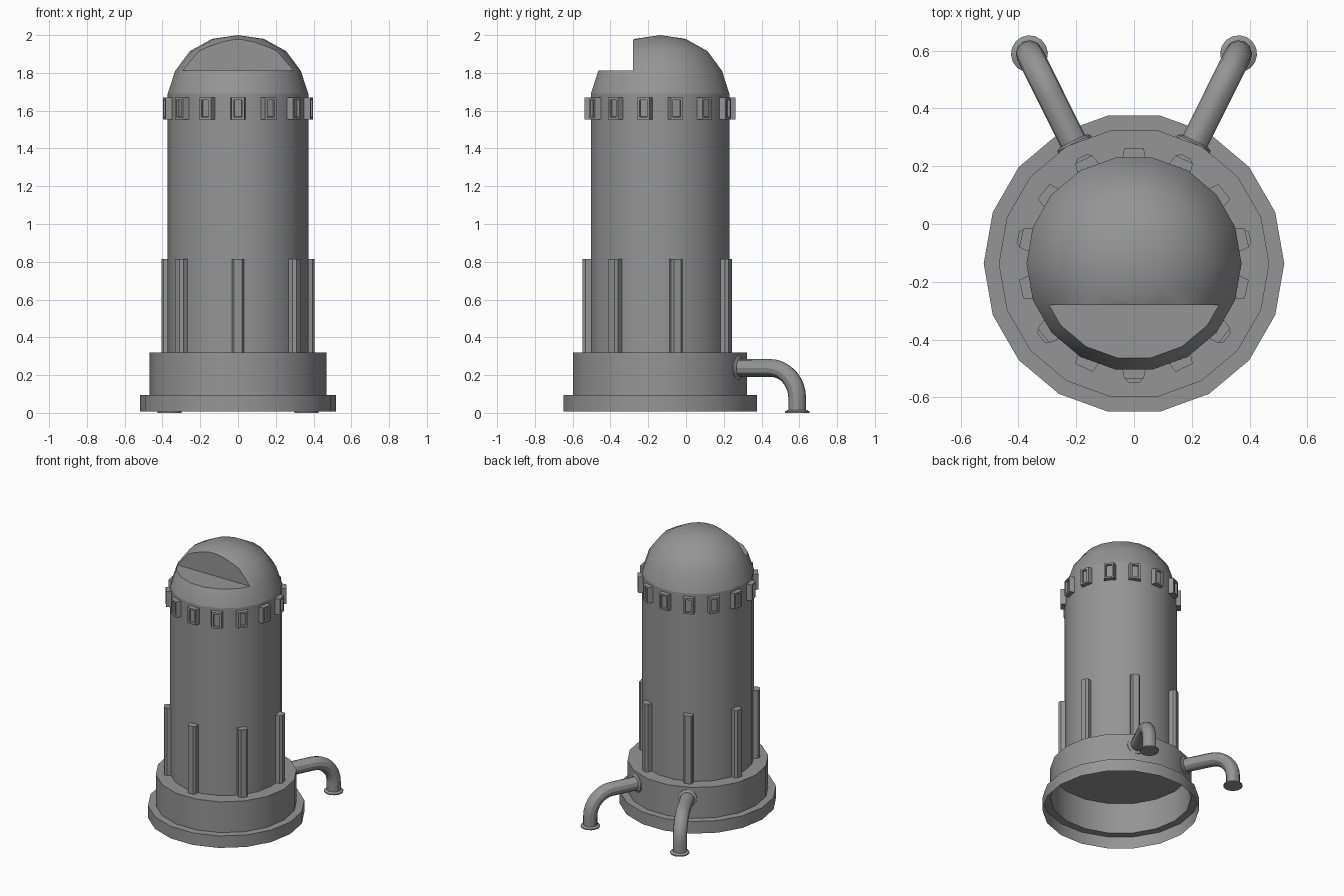
import bpy, bmesh, math
from mathutils import Matrix, Vector

cube = bpy.data.objects.get("Cube")
if cube:
    bpy.data.objects.remove(cube, do_unlink=True)

CY = -0.137          # y of the tower axis
AXIS = Matrix.Translation((0, CY, 0))

grey = bpy.data.materials.new("plain grey")
grey.use_nodes = True
colour = (0.3, 0.3, 0.3, 1)
grey.diffuse_color = colour
grey.node_tree.nodes["Principled BSDF"].inputs["Base Color"].default_value = colour


def finish(obj):
    obj.data.materials.clear()
    obj.data.materials.append(grey)
    bpy.ops.object.select_all(action='DESELECT')
    obj.select_set(True)
    bpy.context.view_layer.objects.active = obj
    bpy.ops.object.shade_smooth_by_angle(angle=math.radians(30))
    return obj


def make(name, bm, matrix=AXIS):
    bmesh.ops.transform(bm, matrix=matrix, verts=bm.verts)
    mesh = bpy.data.meshes.new(name)
    bm.to_mesh(mesh)
    bm.free()
    obj = bpy.data.objects.new(name, mesh)
    bpy.context.collection.objects.link(obj)
    return finish(obj)


def lathe(name, profile, sides=18, matrix=AXIS):
    """Turn (radius, height) pairs around z."""
    bm = bmesh.new()
    vs = [bm.verts.new((r, 0, z)) for r, z in profile]
    edges = [bm.edges.new(pair) for pair in zip(vs, vs[1:])]
    bmesh.ops.spin(bm, geom=vs + edges, cent=(0, 0, 0), axis=(0, 0, 1),
                   angle=math.tau, steps=sides, use_merge=True)
    bmesh.ops.remove_doubles(bm, verts=bm.verts, dist=1e-4)
    bmesh.ops.recalc_face_normals(bm, faces=bm.faces)
    return make(name, bm, matrix)


def around(angle):
    return AXIS @ Matrix.Rotation(angle, 4, 'Z')


# Stepped plinth, open and hollow underneath
plinth = lathe("plinth", [(0.52, 0.007), (0.52, 0.095), (0.468, 0.095),
                          (0.468, 0.32), (0, 0.32)])

# Tower wall and dome
lathe("tower_wall", [(0.372, 0.32), (0.372, 1.69)])
dome = lathe("dome", [(0, 1.69), (0.372, 1.69), (0.333, 1.81), (0.255, 1.915),
                      (0.137, 1.98), (0, 2.0)])

# Step cut out of the front of the dome
bm = bmesh.new()
bmesh.ops.create_cube(bm, size=1)
cutter = make("dome_cutter", bm, Matrix.Translation((0, -0.78, 2.312)))
cutter.hide_render = True
cut = dome.modifiers.new("step", 'BOOLEAN')
cut.operation, cut.object, cut.solver = 'DIFFERENCE', cutter, 'EXACT'
bpy.context.view_layer.objects.active = dome
bpy.ops.object.modifier_apply(modifier=cut.name)
bpy.data.objects.remove(cutter, do_unlink=True)
finish(dome)

# Ring of tapered windows with sunken panes
for i in range(14):
    bm = bmesh.new()
    bmesh.ops.create_cube(bm, size=1, matrix=Matrix.Translation((0.378, 0, 1.612))
                          @ Matrix.Diagonal((0.044, 0.085, 0.115, 1)))
    bm.faces.ensure_lookup_table()
    front = max(bm.faces, key=lambda f: f.calc_center_median().x)
    for v in front.verts:
        v.co.y *= 0.78
    bmesh.ops.inset_individual(bm, faces=[front], thickness=0.018)
    bmesh.ops.inset_individual(bm, faces=[front], thickness=0.001, depth=-0.015)
    make(f"window_{i + 1}", bm, around(-math.pi / 2 + i * math.tau / 14))

# Upright ribs with chamfered outer edges
RIB = [(0.35, -0.032), (0.396, -0.032), (0.412, -0.02),
       (0.412, 0.02), (0.396, 0.032), (0.35, 0.032)]
for i in range(7):
    bm = bmesh.new()
    base = bm.faces.new([bm.verts.new((x, y, 0.32)) for x, y in RIB])
    top = bmesh.ops.extrude_face_region(bm, geom=[base])["geom"]
    bmesh.ops.translate(bm, vec=(0, 0, 0.495),
                        verts=[g for g in top if isinstance(g, bmesh.types.BMVert)])
    bmesh.ops.recalc_face_normals(bm, faces=bm.faces)
    make(f"rib_{i + 1}", bm, around(-math.pi / 2 + i * math.tau / 7))

# Two bent drain pipes at the back, each with a wall collar and a foot flange
REACH, HEIGHT, BEND, TUBE = 0.811, 0.238, 0.16, 0.047
COLLAR = [(0, 0), (0.064, 0), (0.064, 0.008), (0.05, 0.016), (0, 0.016)]
for side, angle in (("left", 63.5), ("right", 116.5)):
    place = around(math.radians(angle))
    path = [Vector((0.44, 0, HEIGHT))]
    for k in range(9):
        t = k / 8 * math.pi / 2
        path.append(Vector((REACH - BEND + BEND * math.sin(t), 0,
                            HEIGHT - BEND + BEND * math.cos(t))))
    path.append(Vector((REACH, 0, 0.005)))
    curve = bpy.data.curves.new(side + "_pipe", 'CURVE')
    curve.dimensions = '3D'
    curve.bevel_depth, curve.bevel_resolution = TUBE, 4
    curve.use_fill_caps = True
    spline = curve.splines.new('POLY')
    spline.points.add(len(path) - 1)
    for point, co in zip(spline.points, path):
        point.co = (*(place @ co), 1)
    pipe = bpy.data.objects.new(side + "_pipe", curve)
    bpy.context.collection.objects.link(pipe)
    bpy.ops.object.select_all(action='DESELECT')
    pipe.select_set(True)
    bpy.context.view_layer.objects.active = pipe
    bpy.ops.object.convert(target='MESH')
    finish(bpy.context.view_layer.objects.active)
    lathe(side + "_foot_flange", COLLAR, 16, place @ Matrix.Translation((REACH, 0, 0)))
    lathe(side + "_wall_collar", COLLAR, 16,
          place @ Matrix.Translation((0.458, 0, HEIGHT)) @ Matrix.Rotation(math.pi / 2, 4, 'Y'))
